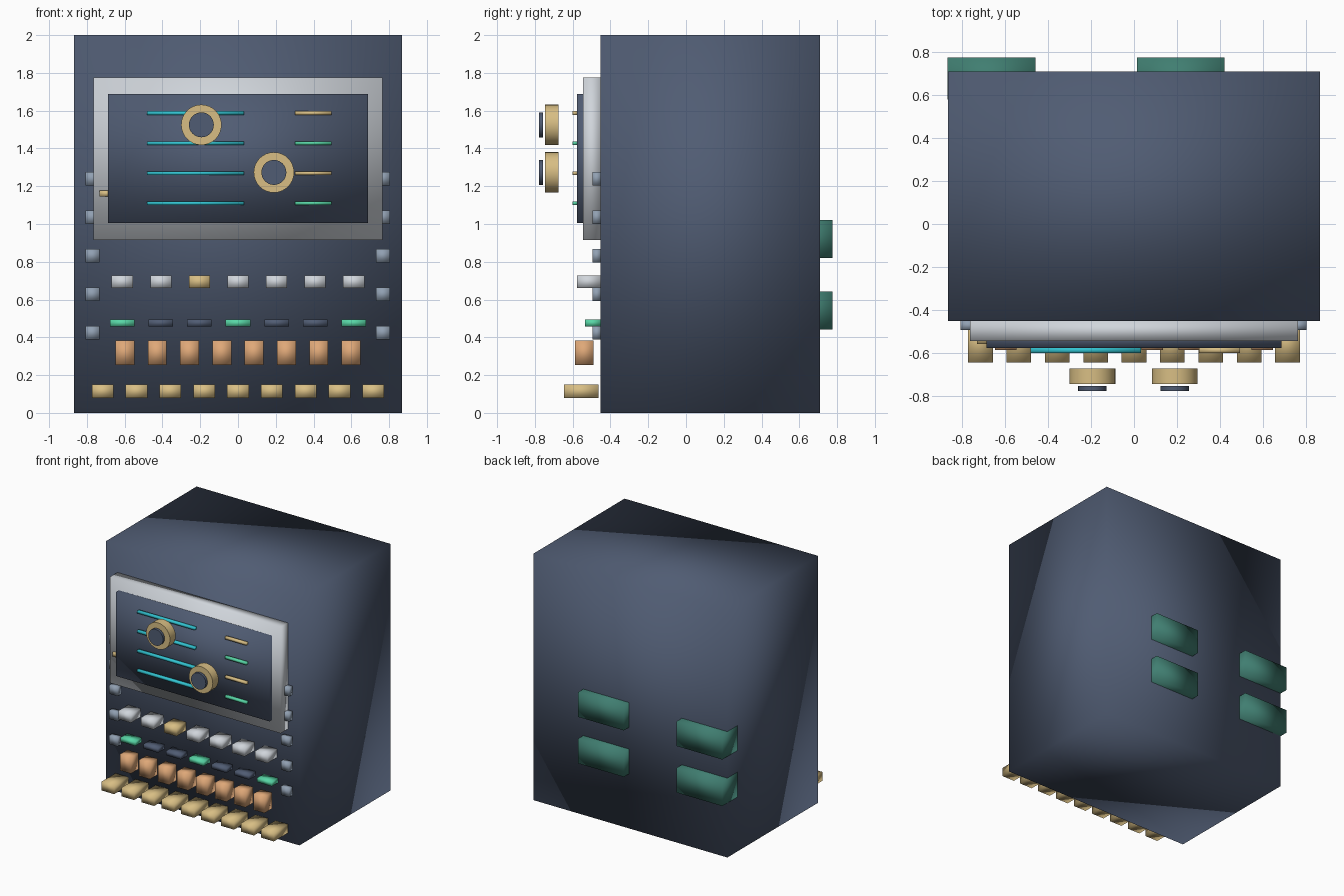
import bpy
import math

default = bpy.data.objects.get("Cube")
if default:
    bpy.data.objects.remove(default, do_unlink=True)


def material(name, r, g, b):
    # Convert display values to linear
    lin = [((c / 255 + 0.055) / 1.055) ** 2.4 for c in (r, g, b)]
    m = bpy.data.materials.new(name)
    m.use_nodes = True
    m.diffuse_color = (*lin, 1)
    m.node_tree.nodes["Principled BSDF"].inputs["Base Color"].default_value = (*lin, 1)
    return m


navy = material("navy", 80, 92, 115)
silver = material("silver", 208, 213, 219)
gold = material("gold", 216, 190, 132)
copper = material("copper", 223, 168, 120)
teal = material("teal", 64, 126, 113)
mint = material("mint", 88, 214, 166)
cyan = material("cyan", 50, 196, 210)
steel = material("steel", 145, 160, 178)


def finish(name, mat):
    ob = bpy.context.object
    ob.name = name
    ob.data.name = name
    ob.data.materials.append(mat)
    return ob


def box(name, mat, x, y, z):
    """Softly shaded box from (min, max) pairs on each axis."""
    spans = (x, y, z)
    bpy.ops.mesh.primitive_cube_add(size=1, location=[(a + b) / 2 for a, b in spans])
    ob = finish(name, mat)
    ob.scale = [b - a for a, b in spans]
    bpy.ops.object.transform_apply(location=False, rotation=False, scale=True)
    bpy.ops.object.shade_smooth()
    return ob


def dial(name, mat, x, z, radius, y):
    """Disc facing the front."""
    bpy.ops.mesh.primitive_cylinder_add(
        vertices=32, radius=radius, depth=y[1] - y[0],
        location=(x, sum(y) / 2, z), rotation=(math.pi / 2, 0, 0))
    finish(name, mat)
    bpy.ops.object.shade_smooth_by_angle(angle=math.radians(40))


def key_row(name, mats, spacing, width, y, z):
    """Evenly spaced row of keys centred on x = 0."""
    for i, mat in enumerate(mats):
        cx = (i - (len(mats) - 1) / 2) * spacing
        box(f"{name}_{i + 1}", mat, (cx - width / 2, cx + width / 2), y, z)


# Cabinet, bezel and screen
box("cabinet", navy, (-0.868, 0.868), (-0.453, 0.71), (0, 2))
box("bezel", silver, (-0.764, 0.764), (-0.545, -0.45), (0.915, 1.776))
box("screen", navy, (-0.687, 0.687), (-0.578, -0.5), (1.004, 1.687))
box("side_tab", gold, (-0.732, -0.66), (-0.56, -0.5), (1.145, 1.178))

# Display lines on the screen
for i in range(4):
    z = 1.587 - i * 0.159
    span = (z - 0.01, z + 0.01)
    box(f"long_line_{i + 1}", cyan, (-0.483, 0.033), (-0.602, -0.575), span)
    box(f"short_line_{i + 1}", mint if i % 2 else gold, (0.303, 0.495), (-0.602, -0.575), span)

# Dials standing off the screen
for side, x, z in (("right", -0.194, 1.525), ("left", 0.19, 1.273)):
    dial(f"{side}_dial", gold, x, z, 0.107, (-0.747, -0.674))
    dial(f"{side}_dial_cap", navy, x, z, 0.066, (-0.778, -0.756))

# Rows of keys
key_row("upper_key", [silver] * 2 + [gold] + [silver] * 4, 0.204, 0.113, (-0.578, -0.453), (0.66, 0.728))
key_row("indicator", [mint, navy, navy] * 2 + [mint], 0.204, 0.13, (-0.535, -0.453), (0.458, 0.494))
key_row("tall_key", [copper] * 8, 0.171, 0.1, (-0.588, -0.49), (0.254, 0.384))
key_row("lower_key", [gold] * 9, 0.179, 0.115, (-0.645, -0.463), (0.08, 0.15))

# Studs down both edges of the front
for side, x in (("left", 0.767), ("right", -0.771)):
    for i in range(5):
        z = 1.24 - i * 0.204
        box(f"{side}_stud_{i + 1}", steel, (x - 0.037, x + 0.037), (-0.495, -0.45), (z - 0.035, z + 0.035))

# Rear vents, the outer pair flush with the cabinet side
for i, x in enumerate((-0.869, 0.014)):
    for j, z in enumerate((0.442, 0.819)):
        box(f"rear_vent_{i * 2 + j + 1}", teal, (x, x + 0.409), (0.58, 0.776), (z, z + 0.201))
